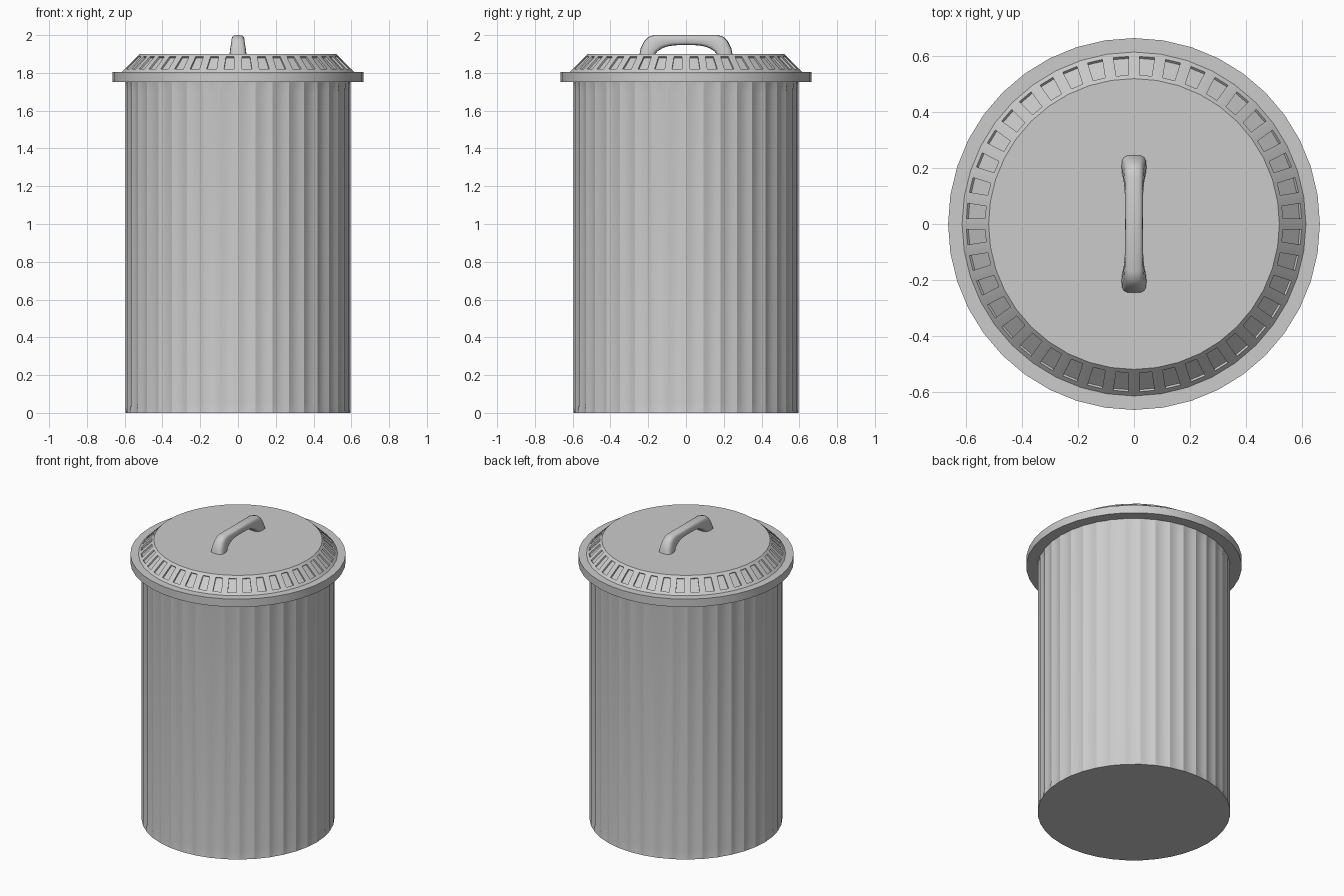
import bpy, bmesh
from math import sin, cos, pi, radians, copysign

if "Cube" in bpy.data.objects:
    bpy.data.objects.remove(bpy.data.objects["Cube"])

N = 40  # flutes on the body, panels on the lid


def make_object(name, bm, angle):
    bmesh.ops.recalc_face_normals(bm, faces=bm.faces)
    me = bpy.data.meshes.new(name)
    bm.to_mesh(me)
    bm.free()
    ob = bpy.data.objects.new(name, me)
    bpy.context.collection.objects.link(ob)
    bpy.ops.object.select_all(action='DESELECT')
    ob.select_set(True)
    bpy.context.view_layer.objects.active = ob
    bpy.ops.object.shade_smooth_by_angle(angle=radians(angle))
    return ob


def loft(bm, rings, cap_start=True, cap_end=True):
    """Bridge rings of points; returns the side faces band by band."""
    vs = [[bm.verts.new(p) for p in ring] for ring in rings]
    n = len(vs[0])
    bands = []
    for a, b in zip(vs, vs[1:]):
        bands.append([bm.faces.new((a[i], a[(i + 1) % n], b[(i + 1) % n], b[i]))
                      for i in range(n)])
    if cap_start:
        bm.faces.new(vs[0][::-1])
    if cap_end:
        bm.faces.new(vs[-1])
    return bands


# Body: fluted cylinder, flutes fade out at both ends
SUB = 4


def body_ring(z, depth):
    pts = []
    for i in range(N * SUB):
        t = (i % SUB) / SUB
        r = 0.595 - 0.002 * sin(pi * t) - depth * sin(pi * t)
        a = 2 * pi * i / (N * SUB)
        pts.append((r * cos(a), r * sin(a), z))
    return pts


bm = bmesh.new()
loft(bm, [body_ring(0, 0), body_ring(0.05, 0.010),
          body_ring(1.70, 0.010), body_ring(1.76, 0)])
make_object("can_body", bm, 24)

# Lid: rim, sloped shoulder and flat top
bm = bmesh.new()
profile = [(0.665, 1.752), (0.665, 1.806), (0.615, 1.806), (0.52, 1.90)]
bands = loft(bm, [[(r * cos(2 * pi * i / N), r * sin(2 * pi * i / N), z)
                   for i in range(N)] for r, z in profile])
bm.normal_update()
# Recessed pockets around the shoulder
shoulder = bands[2]
bmesh.ops.inset_individual(bm, faces=shoulder, thickness=0.02, use_even_offset=True)
bm.normal_update()
for f in bmesh.ops.extrude_discrete_faces(bm, faces=shoulder)['faces']:
    f.normal_update()
    offset = f.normal * -0.01
    for v in f.verts:
        v.co += offset
make_object("lid", bm, 25)

# Handle: rounded section swept over an arch (outer y, z, inner y, z, half width)
half = [(0.247, 1.895, 0.165, 1.895, 0.045),
        (0.240, 1.930, 0.150, 1.915, 0.042),
        (0.220, 1.970, 0.120, 1.933, 0.037),
        (0.200, 1.990, 0.090, 1.942, 0.035),
        (0.170, 2.000, 0.060, 1.946, 0.033)]
sections = half + [(0, 2.0, 0, 1.948, 0.032)] + \
    [(-a, b, -c, d, w) for a, b, c, d, w in reversed(half)]


def soft(v):
    return copysign(abs(v) ** 0.6, v)


rings = []
for yo, zo, yi, zi, w in sections:
    ring = []
    for k in range(16):
        c, s = soft(cos(2 * pi * k / 16)), soft(sin(2 * pi * k / 16))
        ring.append((w * s, (yo + yi) / 2 + c * (yo - yi) / 2,
                     (zo + zi) / 2 + c * (zo - zi) / 2))
    rings.append(ring)
bm = bmesh.new()
loft(bm, rings)
make_object("lid_handle", bm, 40)
